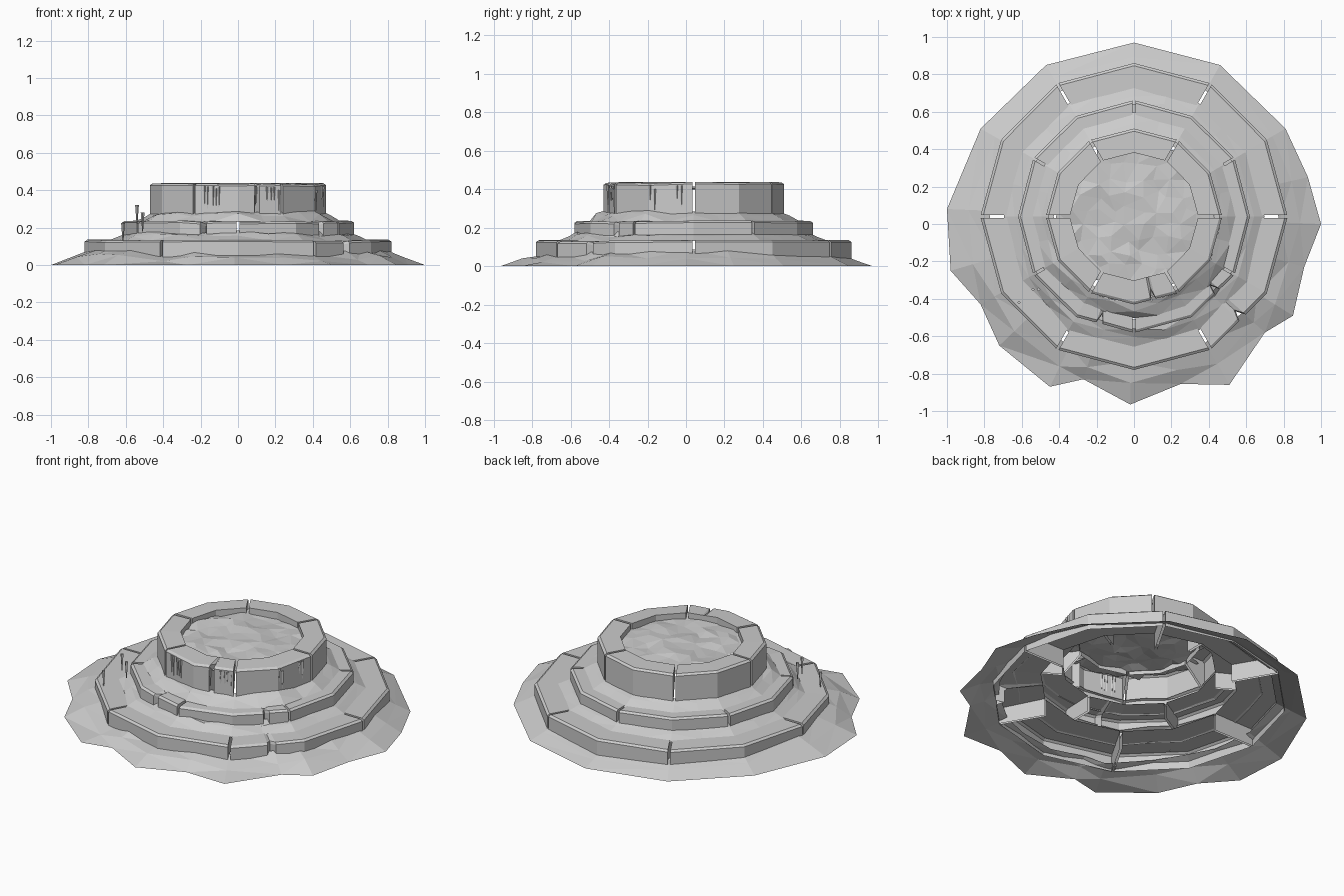
import bpy, bmesh, math, random
from mathutils import Vector, Matrix

random.seed(4)
cube = bpy.data.objects.get("Cube")
if cube:
    bpy.data.objects.remove(cube, do_unlink=True)

stone = bpy.data.materials.new("grey_stone")
stone.use_nodes = True
GREY = (0.6, 0.6, 0.6, 1)
stone.diffuse_color = GREY
stone.node_tree.nodes["Principled BSDF"].inputs["Base Color"].default_value = GREY

CY = 0.04                      # the tiers sit slightly behind the centre
SIDE = math.radians(30)        # twelve-sided rings


def finish(name, bm):
    mesh = bpy.data.meshes.new(name)
    bm.to_mesh(mesh)
    bm.free()
    mesh.materials.append(stone)
    obj = bpy.data.objects.new(name, mesh)
    bpy.context.collection.objects.link(obj)
    return obj


def flat(a):
    """Radius factor of a twelve-sided ring at angle a."""
    return math.cos(SIDE / 2) / math.cos(a % SIDE - SIDE / 2)


def polar(r, a, z, shift=0):
    return Vector((r * math.cos(a) - shift * math.sin(a),
                   CY + r * math.sin(a) + shift * math.cos(a), z))


def is_front(a):
    return math.sin(a) < -0.3


def block(name, start, R, rin, z0, z1, lip, cracks):
    """One curved stone: wall, chamfer, top, optional inner lip, end walls."""
    bm = bmesh.new()
    stations = [(start + i * SIDE, 0) for i in range(3)]
    for deg in cracks:
        c = math.radians(deg)
        if start < c < start + 2 * SIDE:
            stations += [(c - 0.03, 0), (c, 1), (c + 0.03, 0)]
    stations.sort()
    rows = []
    for i, (a, crack) in enumerate(stations):
        shift = 0.007 if i == 0 else -0.007 if i == len(stations) - 1 else 0
        chip = random.uniform(0, 0.009 if is_front(a) else 0.003)
        f = flat(a)
        out = R - 0.05 * crack
        top = z1 - chip
        prof = [(out, z0), (out, top - 0.01 - 0.015 * crack),
                (out - 0.014, top - 0.012 * crack), (rin, z1)]
        prof.append((rin, z1 - 0.06 if lip else z0))
        rows.append([bm.verts.new(polar(r * f, a, z, shift)) for r, z in prof])
    strips = 4 if lip else 3
    for s, t in zip(rows, rows[1:]):
        for k in range(strips):
            bm.faces.new((s[k], t[k], t[k + 1], s[k + 1]))
    bm.faces.new(rows[0])
    bm.faces.new(rows[-1][::-1])
    finish(name, bm)


def tier(name, offset, *shape):
    for i in range(6):
        block(f"{name}_stone_{i + 1}", offset + i * 2 * SIDE, *shape)


# Stone tiers: outer radius, inner radius, bottom, top, inner lip, cracks
tier("lower_tier", 0, 0.82, 0.55, 0.03, 0.136, False, [317])
tier("middle_tier", SIDE, 0.62, 0.43, 0.14, 0.238, False, [252, 318])
tier("upper_tier", 0, 0.47, 0.342, 0.25, 0.438, True, [283])


def loft(name, rings):
    """Triangulated closed strip through rings running from outside inwards."""
    bm = bmesh.new()
    loops = [[bm.verts.new(p) for p in ring] for ring in rings]
    n = len(loops[0])
    for lo, hi in zip(loops, loops[1:]):
        for i in range(n):
            j = (i + 1) % n
            bm.faces.new((lo[i], lo[j], hi[j], hi[i]))
    bmesh.ops.triangulate(bm, faces=bm.faces[:])
    finish(name, bm)


# Sloping earth around the foot, ragged towards the front
outline = [(0, 0.97), (-0.47, 0.85), (-0.82, 0.51), (-1, 0.08), (-0.98, -0.25),
           (-0.82, -0.43), (-0.72, -0.65), (-0.45, -0.87), (-0.27, -0.83),
           (-0.02, -0.965), (0.25, -0.855), (0.51, -0.86), (0.70, -0.58),
           (0.85, -0.49), (0.91, -0.23), (1, 0), (0.93, 0.25), (0.81, 0.51),
           (0.46, 0.85)]
foot, mid, inner = [], [], []
for x, y in outline:
    a = math.atan2(y - CY, x)
    rough = 0.014 if is_front(a) else 0.003
    p = Vector((x, y, 0))
    q = polar(0.775, a, 0.06 + 0.03 * math.cos(a) ** 2
              + random.uniform(-rough, rough))
    m = p.lerp(q, 0.5)
    m.z += random.uniform(-rough, rough)
    foot.append(p)
    mid.append(m)
    inner.append(q)
loft("earth_skirt", [foot, mid, inner])


# Earth banked up against the two higher tiers
def bank(name, r0, z0, r1, z1):
    rings = []
    for t in (0, 0.6, 1):
        ring = []
        for i in range(24):
            a = i * SIDE / 2
            rough = 1 if is_front(a) else 0.3
            r = r0 + (r1 - r0) * t + random.uniform(-0.012, 0.012) * rough * (t < 1)
            z = z0 + (z1 - z0) * t + random.uniform(-0.004, 0.018) * rough * (t > 0)
            ring.append(polar(r * flat(a), a, z))
        rings.append(ring)
    loft(name, rings)


bank("middle_earth_bank", 0.70, 0.13, 0.60, 0.17)
bank("upper_earth_bank", 0.555, 0.23, 0.455, 0.28)

# Uneven fill inside the top ring
bm = bmesh.new()
bmesh.ops.create_grid(bm, x_segments=11, y_segments=11, size=0.42)
for v in bm.verts:
    v.co += Vector((random.uniform(-0.022, 0.022), random.uniform(-0.022, 0.022) + CY,
                    0.405 + random.uniform(-0.011, 0.011)))
outside = [v for v in bm.verts if math.hypot(v.co.x, v.co.y - CY) > 0.445]
bmesh.ops.delete(bm, geom=outside, context='VERTS')
bmesh.ops.triangulate(bm, faces=bm.faces[:])
finish("basin_fill", bm)

# Thin tapering drips on the upper wall, and loose ones by the steps
bm = bmesh.new()


def drip(place, length, width):
    bmesh.ops.create_cone(bm, cap_ends=True, segments=4, radius1=width * 0.25,
                          radius2=width, depth=length,
                          matrix=Matrix.Translation(place - Vector((0, 0, length / 2))))


for deg in (247, 249, 253, 255, 257, 282, 290, 293, 295, 298, 331, 334, 349, 352):
    a = math.radians(deg)
    drip(polar(0.471 * flat(a), a, random.uniform(0.40, 0.425)),
         random.uniform(0.06, 0.12), 0.008)
for x, y, z in ((-0.54, -0.35, 0.32), (-0.51, -0.35, 0.28), (-0.615, -0.42, 0.225)):
    drip(Vector((x, y, z)), 0.1, 0.01)
finish("drips", bm)
